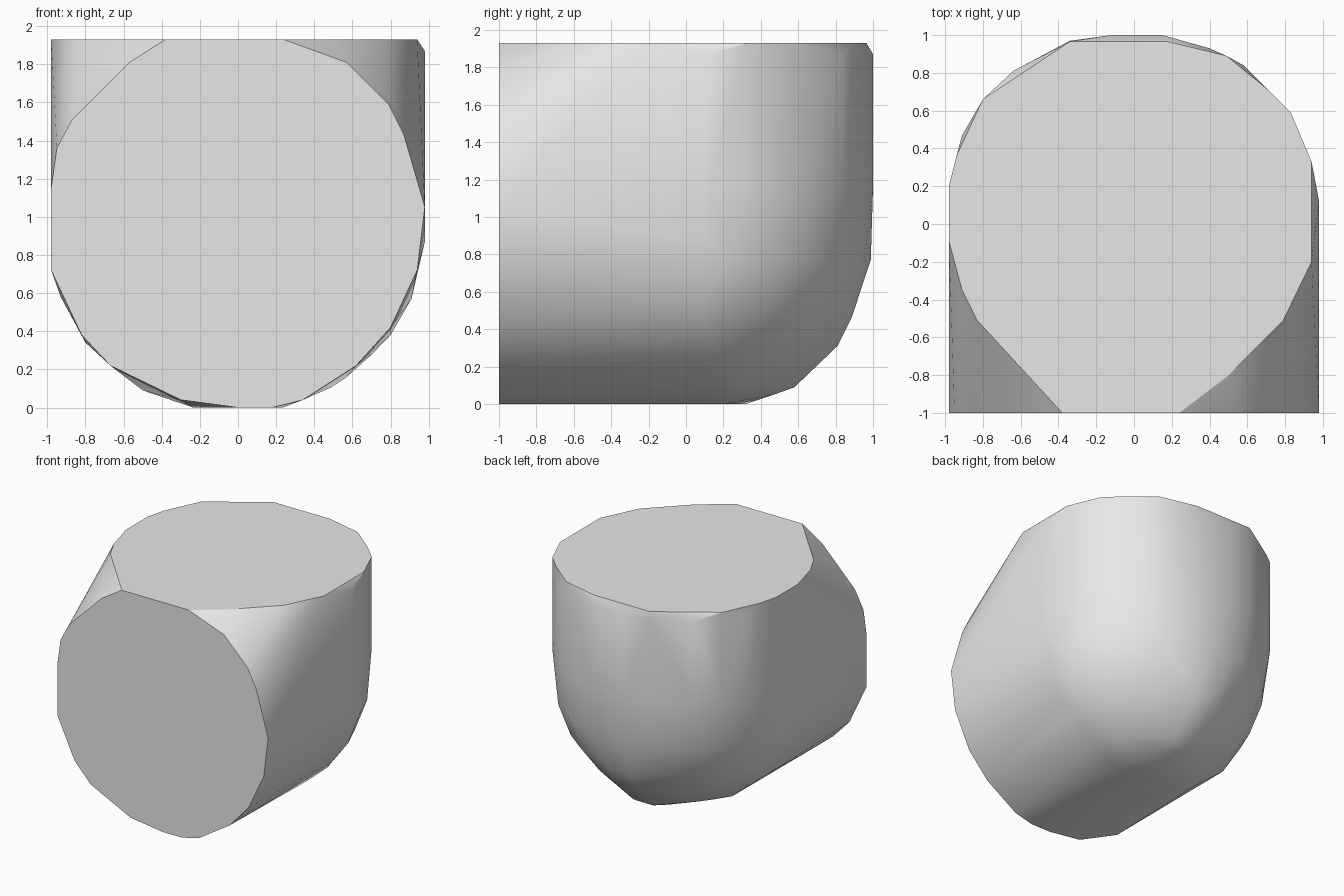
import bpy
import bmesh
from math import sin, cos, radians

default_cube = bpy.data.objects.get("Cube")
if default_cube:
    bpy.data.objects.remove(default_cube)

TOP = 1.93
FRONT = -1.0
HALF_WIDTH = 0.98


def make_material(name, colour):
    mat = bpy.data.materials.new(name)
    mat.use_nodes = True
    mat.diffuse_color = colour
    mat.node_tree.nodes["Principled BSDF"].inputs["Base Color"].default_value = colour
    return mat


def clamp(value, low, high):
    return max(low, min(high, value))


# Flat front cap outline (x, z)
front_cap = [(-.38, TOP), (-.57, 1.81), (-.87, 1.51), (-.95, 1.36), (-.98, 1.15),
             (-.98, .72), (-.82, .38), (-.67, .22), (-.30, .04), (0, 0), (.18, 0),
             (.34, .04), (.62, .22), (.80, .42), (.94, .72), (.98, 1.05),
             (.87, 1.43), (.79, 1.59), (.57, 1.81), (.24, TOP)]

# Flat top cap outline (x, y)
top_cap = [(-.38, FRONT), (-.83, -.51), (-.91, -.35), (-.98, -.09), (-.98, .20),
           (-.94, .36), (-.80, .66), (-.34, .965), (.18, .965), (.49, .89),
           (.71, .71), (.83, .59), (.94, .33), (.94, -.20), (.79, -.51),
           (.49, -.81), (.24, FRONT)]

# Upright rounded back wall outline (x, y)
back_wall = [(-.98, .20), (-.91, .47), (-.80, .66), (-.64, .81), (-.34, .97),
             (-.12, 1), (.15, 1), (.40, .93), (.58, .84), (.83, .59),
             (.94, .33), (.98, .12)]

# Belly cross-section (x, z) and rear underside profile (y, z)
belly = [(-.98, .74), (-.93, .58), (-.80, .34), (-.50, .09),
         (.57, .16), (.80, .38), (.91, .57), (.98, .87)]
underside = [(.96, .76), (.92, .57), (.885, .46), (.81, .31), (.58, .09), (.47, .05)]

points = [(x, FRONT, z) for x, z in front_cap]
points += [(x, y, TOP) for x, y in top_cap]
points += [(x, y, z) for x, y in back_wall for z in (1.16, 1.87)]
points += [(x, .1, z) for x, z in belly]
points += [(x, y, z) for y, z in underside for x in (-.1, .08)]
points += [(-.23, .1, 0), (-.1, .32, 0), (.18, .2, 0)]

# Rounded lower back corner, kept inside the side, back and bottom planes
radius = 1.01
for dip in range(12, 80, 16):
    for turn in range(15, 180, 15):
        x = radius * cos(radians(dip)) * cos(radians(turn))
        y = radius * cos(radians(dip)) * sin(radians(turn))
        z = HALF_WIDTH - radius * sin(radians(dip))
        points.append((clamp(x, -HALF_WIDTH, HALF_WIDTH), min(y, 1), max(z, 0)))

# Wrap every outline in one convex body
bm = bmesh.new()
for point in points:
    bm.verts.new(point)
bmesh.ops.remove_doubles(bm, verts=bm.verts[:], dist=0.002)
bmesh.ops.convex_hull(bm, input=bm.verts[:], use_existing_faces=False)
loose = [v for v in bm.verts if not v.link_faces]
bmesh.ops.delete(bm, geom=loose, context="VERTS")
bmesh.ops.dissolve_limit(bm, angle_limit=radians(0.5), verts=bm.verts[:], edges=bm.edges[:])
bmesh.ops.recalc_face_normals(bm, faces=bm.faces[:])

mesh = bpy.data.meshes.new("rounded_elbow_body")
bm.to_mesh(mesh)
bm.free()
body = bpy.data.objects.new("rounded_elbow_body", mesh)
bpy.context.collection.objects.link(body)
mesh.materials.append(make_material("light grey", (0.8, 0.8, 0.8, 1)))

# Smooth sides with crisp cap rims
bpy.ops.object.select_all(action="DESELECT")
body.select_set(True)
bpy.context.view_layer.objects.active = body
bpy.ops.object.shade_smooth_by_angle(angle=radians(30))
